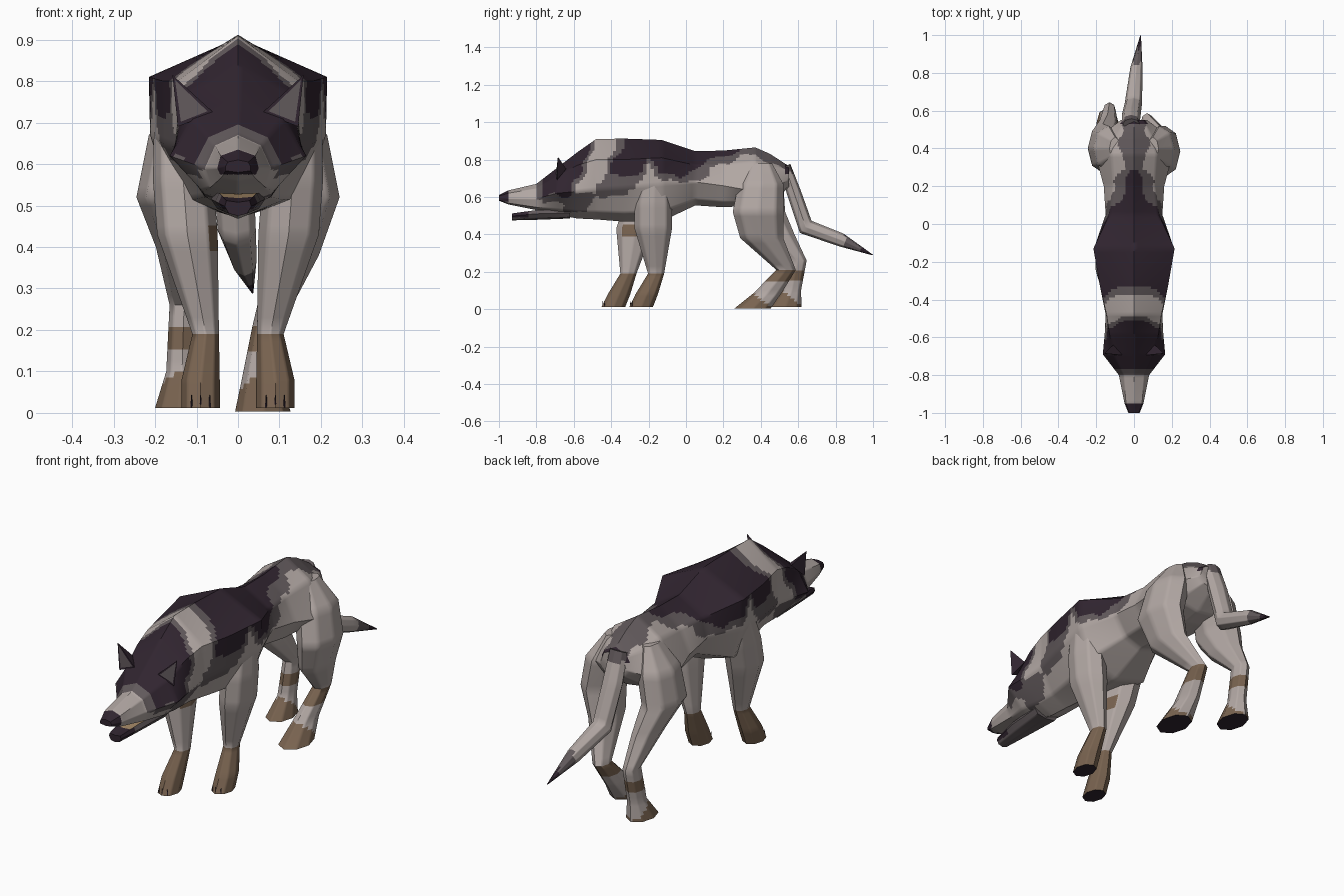
import bpy
import bmesh
from math import sin, cos, tau
from mathutils import Vector

if "Cube" in bpy.data.objects:
    bpy.data.objects.remove(bpy.data.objects["Cube"])


def make_material(name, colour):
    mat = bpy.data.materials.new(name)
    mat.use_nodes = True
    mat.diffuse_color = (*colour, 1)
    mat.node_tree.nodes["Principled BSDF"].inputs["Base Color"].default_value = (*colour, 1)
    return mat


LIGHT, GREY, DARK, BROWN, TAN = range(5)
palette = [
    make_material("pale fur", (0.44, 0.385, 0.365)),
    make_material("grey fur", (0.12, 0.10, 0.105)),
    make_material("dark fur", (0.03, 0.018, 0.029)),
    make_material("brown paw", (0.19, 0.125, 0.08)),
    make_material("mouth tan", (0.36, 0.24, 0.13)),
]


def finish(bm, name, paint, angle=0.8):
    """Colour every face by its centre and normal, then make the object."""
    bmesh.ops.recalc_face_normals(bm, faces=bm.faces)
    for face in bm.faces:
        face.material_index = paint(face.calc_center_median(), face.normal)
    mesh = bpy.data.meshes.new(name)
    bm.to_mesh(mesh)
    bm.free()
    for mat in palette:
        mesh.materials.append(mat)
    obj = bpy.data.objects.new(name, mesh)
    bpy.context.collection.objects.link(obj)
    bpy.ops.object.select_all(action="DESELECT")
    obj.select_set(True)
    bpy.context.view_layer.objects.active = obj
    bpy.ops.object.shade_smooth_by_angle(angle=angle)


def loft(name, rings, paint, cuts=5, angle=0.8):
    """Skin a row of rings, cut the faces finer for the markings, cap the ends."""
    bm = bmesh.new()
    rows = [[bm.verts.new(point) for point in ring] for ring in rings]
    for a, b in zip(rows, rows[1:]):
        for i in range(len(a)):
            j = (i + 1) % len(a)
            bm.faces.new((a[i], a[j], b[j], b[i]))
    bmesh.ops.subdivide_edges(bm, edges=bm.edges[:], cuts=cuts, use_grid_fill=True)
    bmesh.ops.holes_fill(bm, edges=[e for e in bm.edges if e.is_boundary], sides=0)
    finish(bm, name, paint, angle)


def body_ring(y, top, bottom, width, shoulder, shoulder_z, side_z, low):
    low_z = bottom + (side_z - bottom) * 0.25
    half = [(shoulder, shoulder_z), (width, side_z), (low, low_z)]
    ring = [(0, top)] + half + [(0, bottom)] + [(-x, z) for x, z in reversed(half)]
    return [(x, y, z) for x, z in ring]


def limb_ring(x, y, z, rx, ry, tilt=0, sides=8):
    angles = [tau * i / sides for i in range(sides)]
    return [(x + rx * cos(a), y + ry * sin(a) * cos(tilt), z + ry * sin(a) * sin(tilt))
            for a in angles]


def along(points, t):
    """Value of a broken line at t."""
    for (a, u), (b, v) in zip(points, points[1:]):
        if t <= b:
            return u + (v - u) * max(0, (t - a) / (b - a))
    return points[-1][1]


# Head and trunk markings: lower edges of the saddle, half widths on the rump
saddle_edge = [(-0.35, 0.73), (-0.26, 0.72), (-0.2, 0.8), (-0.15, 0.75), (-0.03, 0.71),
               (0.05, 0.75), (0.12, 0.79)]
fringe_edge = [(-0.4, 0.61), (-0.28, 0.63), (-0.2, 0.77), (-0.15, 0.7), (0, 0.67),
               (0.12, 0.71)]
saddle_width = [(0.12, 0.055), (0.24, 0.045), (0.3, 0)]
fringe_width = [(0.12, 0.12), (0.25, 0.085), (0.32, 0.045), (0.4, 0.08), (0.48, 0.05),
                (0.54, 0.07)]


def paint_body(c, n):
    wobble = 0.01 * sin(c.z * 50) + 0.007 * sin(c.y * 60)
    collar = c.y + 0.42 + (0.9 - c.z) * 0.42 + wobble
    if c.y < -0.95 and c.z > 0.575:
        return DARK
    if c.y < -0.8:
        return LIGHT
    # Mask
    if collar < -0.055:
        edge = 0.62 + wobble - 0.3 * max(0, c.y + 0.68)
        if c.y < -0.765:
            return GREY if c.z > 0.585 else LIGHT
        if collar > -0.08:
            return GREY
        if c.z > edge:
            return DARK
        return GREY if c.z > edge - 0.045 or c.z < 0.51 else LIGHT
    # Collar
    if collar < 0.055:
        return LIGHT if c.z > 0.62 else GREY if c.z > 0.52 else LIGHT
    # Rump
    if c.y > 0.12:
        if c.z < 0.72:
            return LIGHT
        if abs(c.x) < along(saddle_width, c.y) or c.y > 0.53:
            return DARK
        return GREY if abs(c.x) < along(fringe_width, c.y) + wobble else LIGHT
    # Saddle
    if c.z > along(saddle_edge, c.y) + wobble and collar > 0.085:
        return DARK
    return GREY if c.z > along(fringe_edge, c.y) + wobble else LIGHT


# Head and trunk: y, top, bottom, width, shoulder width and height, side height, low width
trunk = [
    (-1, 0.61, 0.58, 0.03, 0.025, 0.605, 0.595, 0.03),
    (-0.95, 0.635, 0.56, 0.05, 0.042, 0.62, 0.59, 0.04),
    (-0.8, 0.67, 0.53, 0.08, 0.055, 0.645, 0.59, 0.065),
    (-0.69, 0.755, 0.505, 0.165, 0.11, 0.71, 0.62, 0.085),
    (-0.58, 0.84, 0.485, 0.155, 0.13, 0.77, 0.63, 0.08),
    (-0.48, 0.91, 0.48, 0.15, 0.145, 0.8, 0.64, 0.08),
    (-0.33, 0.912, 0.468, 0.18, 0.18, 0.8, 0.65, 0.11),
    (-0.13, 0.905, 0.47, 0.212, 0.215, 0.81, 0.67, 0.165),
    (0.05, 0.845, 0.555, 0.15, 0.13, 0.77, 0.68, 0.09),
    (0.2, 0.848, 0.545, 0.16, 0.11, 0.77, 0.66, 0.11),
    (0.37, 0.865, 0.555, 0.205, 0.12, 0.79, 0.63, 0.12),
    (0.45, 0.83, 0.57, 0.2, 0.1, 0.765, 0.64, 0.12),
    (0.55, 0.765, 0.65, 0.07, 0.05, 0.745, 0.69, 0.05),
]
loft("head_and_trunk", [body_ring(*row) for row in trunk], paint_body, cuts=9)


# Lower jaw with a tan mouth lining
def paint_jaw(c, n):
    if n.z > 0.7:
        return TAN if c.y > -0.87 and abs(c.x) < 0.045 else DARK
    return DARK if c.y < -0.84 and c.z > 0.49 else GREY


jaw = [
    (-0.93, 0.508, 0.475, 0.032, 0.028, 0.512, 0.498, 0.022),
    (-0.8, 0.528, 0.478, 0.055, 0.045, 0.53, 0.51, 0.035),
    (-0.62, 0.53, 0.485, 0.065, 0.06, 0.53, 0.515, 0.05),
]
loft("lower_jaw", [body_ring(*row) for row in jaw], paint_jaw, cuts=5)

# Ears, dark with a grey hollow in front
for side, label in ((1, "left"), (-1, "right")):
    bm = bmesh.new()
    inner, outer, back, tip = [bm.verts.new((side * x, y, z)) for x, y, z in (
        (0.06, -0.695, 0.725), (0.145, -0.69, 0.69), (0.11, -0.64, 0.75),
        (0.158, -0.685, 0.815))]
    for corners in ((outer, back, tip), (back, inner, tip), (inner, back, outer)):
        bm.faces.new(corners)
    front = bm.faces.new((inner, outer, tip))
    bmesh.ops.recalc_face_normals(bm, faces=bm.faces)
    hollow = Vector(front.calc_center_median())
    bmesh.ops.inset_individual(bm, faces=[front], thickness=0.014)
    finish(bm, label + "_ear",
           lambda c, n: GREY if (c - hollow).length < 0.008 else DARK, 0.3)


# Legs: x, y, z, half width, half depth from the top down
def paint_front_leg(c, n):
    if n.z < -0.7 and c.z < 0.05:
        return DARK
    if c.x < 0 and n.x > 0.5 and 0.41 < c.z < 0.455:
        return BROWN
    return BROWN if c.z < 0.185 else LIGHT


def paint_hind_leg(c, n):
    if n.z < -0.7 and c.z < 0.05:
        return DARK
    toe = 0.36 if c.x > 0 else 0.53
    return BROWN if c.z + 0.8 * (c.y - toe) < 0.085 or 0.15 < c.z < 0.215 else LIGHT


front_leg = [
    (0.14, -0.17, 0.76, 0.05, 0.05),
    (0.138, -0.17, 0.67, 0.065, 0.085),
    (0.132, -0.175, 0.56, 0.073, 0.1),
    (0.122, -0.175, 0.43, 0.073, 0.1),
    (0.078, -0.16, 0.19, 0.032, 0.043),
    (0.09, -0.21, 0.08, 0.046, 0.06),
    (0.09, -0.24, 0.012, 0.046, 0.063),
]
for side, label, reach in ((1, "left", 0), (-1, "right", -0.148)):
    rings = [limb_ring(side * x, y + reach * min(1, (0.76 - z) / 0.5), z, rx, ry)
             for x, y, z, rx, ry in front_leg]
    loft(label + "_front_leg", rings, paint_front_leg, cuts=5, angle=0.9)
    # Claws
    for i in range(3):
        bm = bmesh.new()
        bmesh.ops.create_cone(bm, cap_ends=True, segments=4, radius1=0.003,
                              radius2=0.001, depth=0.03)
        spread = (i - 1) * 0.022
        bmesh.ops.translate(bm, verts=bm.verts, vec=(
            side * 0.09 + spread, -0.297 + reach + abs(spread) * 0.4, 0.028))
        finish(bm, f"{label}_claw_{i + 1}", lambda c, n: DARK)

hind_legs = {
    "left": [
        (0.1, 0.4, 0.78, 0.03, 0.06),
        (0.135, 0.4, 0.67, 0.08, 0.12),
        (0.165, 0.385, 0.52, 0.08, 0.135),
        (0.135, 0.405, 0.38, 0.06, 0.115),
        (0.07, 0.535, 0.21, 0.035, 0.052),
        (0.055, 0.435, 0.085, 0.045, 0.075),
        (0.06, 0.355, 0.003, 0.067, 0.097),
    ],
    "right": [
        (-0.1, 0.4, 0.78, 0.03, 0.06),
        (-0.135, 0.4, 0.67, 0.08, 0.12),
        (-0.165, 0.4, 0.52, 0.08, 0.13),
        (-0.14, 0.48, 0.4, 0.058, 0.1),
        (-0.13, 0.595, 0.26, 0.035, 0.05),
        (-0.135, 0.565, 0.1, 0.038, 0.05),
        (-0.14, 0.53, 0.012, 0.06, 0.088),
    ],
}
for label, path in hind_legs.items():
    loft(label + "_hind_leg", [limb_ring(*row) for row in path], paint_hind_leg,
         cuts=5, angle=0.9)

# Tail: x, y, z, half width, half depth, tilt
tail = [
    (-0.015, 0.53, 0.765, 0.045, 0.03, 0.4),
    (-0.015, 0.575, 0.63, 0.05, 0.038, 0.25),
    (-0.003, 0.64, 0.44, 0.046, 0.045, 0.8),
    (0.013, 0.83, 0.37, 0.032, 0.036, 1.2),
    (0.035, 0.998, 0.29, 0.002, 0.002, 1.1),
]


def paint_tail(c, n):
    if c.y > 0.93:
        return DARK
    return GREY if c.y > 0.85 or c.z > 0.73 else LIGHT


loft("tail", [limb_ring(*row) for row in tail], paint_tail, cuts=7, angle=0.9)
